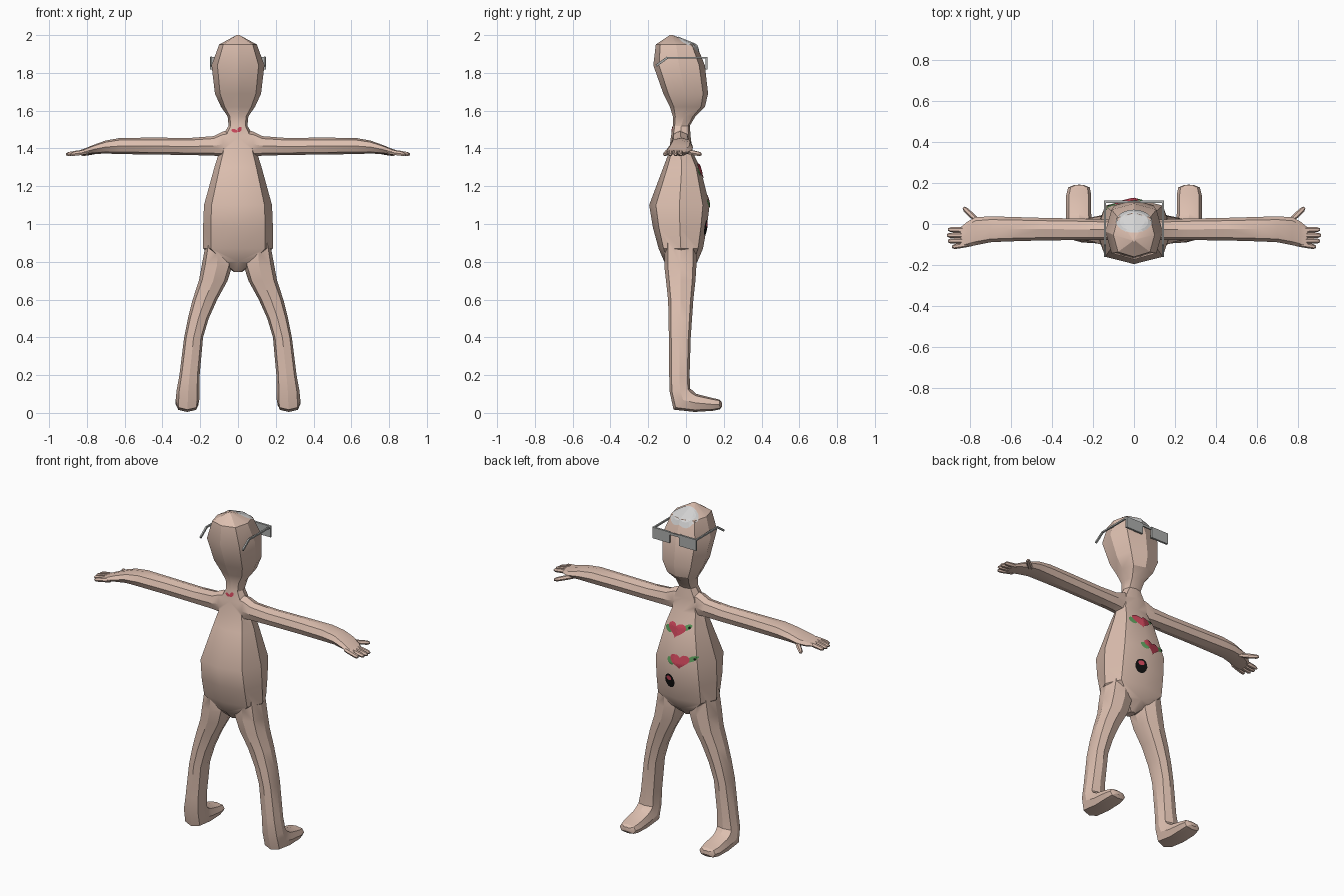
import bpy, bmesh, math
from mathutils import Vector
from mathutils.bvhtree import BVHTree

if "Cube" in bpy.data.objects:
    bpy.data.objects.remove(bpy.data.objects["Cube"])


def material(name, rgb):
    m = bpy.data.materials.new(name)
    m.diffuse_color = (*rgb, 1)
    m.use_nodes = True
    m.node_tree.nodes["Principled BSDF"].inputs["Base Color"].default_value = m.diffuse_color
    return m


SKIN = material("skin", (0.72, 0.52, 0.43))
RED = material("berry_red", (0.58, 0.06, 0.10))
GREEN = material("leaf_green", (0.10, 0.32, 0.10))
BLACK = material("black", (0.005, 0.005, 0.005))
PALE = material("pale_grey", (0.66, 0.66, 0.66))
GREY = material("frame_grey", (0.42, 0.43, 0.42))


def finish(name, bm, mat):
    me = bpy.data.meshes.new(name)
    bm.to_mesh(me)
    bm.free()
    me.materials.append(mat)
    ob = bpy.data.objects.new(name, me)
    bpy.context.collection.objects.link(ob)
    return ob


def loft(name, rings, mat=SKIN, n=8, box=1.1):
    """Skin rings of (centre, u axis, v axis); box pushes the diagonals out."""
    bm = bmesh.new()
    loops = []
    for c, u, v in rings:
        loop = []
        for i in range(n):
            a = math.tau * i / n
            k = box if i % 2 else 1
            loop.append(bm.verts.new(Vector(c) + Vector(u) * math.cos(a) * k
                                     + Vector(v) * math.sin(a) * k))
        loops.append(loop)
    for a, b in zip(loops, loops[1:]):
        for i in range(n):
            j = (i + 1) % n
            bm.faces.new((a[i], a[j], b[j], b[i]))
    bm.faces.new(loops[0])
    bm.faces.new(loops[-1])
    bmesh.ops.recalc_face_normals(bm, faces=bm.faces)
    return finish(name, bm, mat)


# Torso, neck and head: z, half width, back y, front y
trunk = [(0.745, .02, -.06, .00), (0.80, .10, -.115, .06), (0.87, .185, -.145, .09),
         (0.98, .185, -.175, .11), (1.10, .18, -.195, .125), (1.30, .125, -.12, .075),
         (1.38, .10, -.09, .035), (1.46, .085, -.08, .025), (1.52, .05, -.07, .02),
         (1.57, .055, -.07, .05), (1.62, .09, -.085, .10), (1.69, .122, -.12, .117),
         (1.84, .14, -.173, .10), (1.95, .10, -.16, .055), (2.0, .008, -.085, -.07)]
body = loft("body", [((0, (a + b) / 2, z), (w, 0, 0), (0, (b - a) / 2, 0))
                     for z, w, a, b in trunk])

# Legs with feet: inner x, outer x, centre y, z, half depth, forward tilt
leg = [(.04, .17, -.03, .90, .085, 0), (.03, .192, -.03, .78, .085, 0),
       (.055, .207, -.028, .70, .078, 0), (.11, .24, -.028, .60, .067, 0),
       (.155, .265, -.03, .50, .062, 0), (.185, .285, -.033, .40, .058, 0),
       (.203, .31, -.035, .20, .054, 0), (.203, .325, -.032, .12, .055, 8),
       (.205, .33, -.015, .068, .072, 45), (.208, .33, .05, .053, .048, 85),
       (.208, .33, .14, .045, .034, 92), (.215, .32, .178, .045, .026, 95),
       (.245, .29, .19, .047, .012, 95)]
# Arms: x, centre y, z bottom, z top, half depth
arm = [(.02, -.03, 1.36, 1.50, .045), (.08, -.03, 1.355, 1.49, .05),
       (.13, -.028, 1.362, 1.465, .05), (.25, -.026, 1.365, 1.456, .052),
       (.45, -.025, 1.368, 1.457, .055), (.62, -.025, 1.37, 1.456, .06),
       (.70, -.026, 1.373, 1.442, .063), (.77, -.035, 1.37, 1.417, .068),
       (.81, -.05, 1.366, 1.40, .062), (.845, -.065, 1.367, 1.388, .048)]
# Fingers and thumb: base x, y and tip x, y
fingers = [((.80, -.03), (.905, -.027)), ((.81, -.055), (.91, -.055)),
           ((.81, -.08), (.905, -.083)), ((.79, -.095), (.885, -.112)),
           ((.75, .005), (.83, .08))]

parts = []
for s in (1, -1):
    rings = []
    for a, b, y, z, d, t in leg:
        t = math.radians(t)
        rings.append(((s * (a + b) / 2, y, z), ((b - a) / 2, 0, 0),
                      (0, d * math.cos(t), d * math.sin(t))))
    parts.append(loft("leg", rings))
    parts.append(loft("arm", [((s * x, y, (a + b) / 2), (0, d, 0), (0, 0, (b - a) / 2))
                              for x, y, a, b, d in arm], box=1.06))
    for (x0, y0), (x1, y1) in fingers:
        d = Vector((s * (x1 - x0), y1 - y0, 0))
        side = Vector((-d.y, d.x, 0)).normalized()
        rings = []
        for f, r in ((0, .013), (.5, .0135), (.88, .012), (1, .006)):
            p = Vector((s * x0, y0, 1.383 - .014 * f)) + d * f
            rings.append((p, side * r, (0, 0, r)))
        parts.append(loft("finger", rings, n=6, box=1))

# Fuse limbs into one skin
bpy.context.view_layer.objects.active = body
for p in parts:
    mod = body.modifiers.new("fuse", 'BOOLEAN')
    mod.operation, mod.solver, mod.object = 'UNION', 'EXACT', p
    bpy.ops.object.modifier_apply(modifier=mod.name)
for p in parts:
    bpy.data.objects.remove(p)
body.select_set(True)
bpy.ops.object.shade_smooth_by_angle(angle=math.radians(28))
bm = bmesh.new()
bm.from_mesh(body.data)
TREE = BVHTree.FromBMesh(bm)
bm.free()


def decal(name, mat, centre, outline, ray, lift=.003, steps=5):
    """Drape a flat outline over the skin along the ray direction."""
    ray = Vector(ray)
    bm = bmesh.new()

    def drop(a, b):
        p = Vector((a, b, 0)) if ray.z else Vector((a, 0, b))
        hit, nor, _, _ = TREE.ray_cast(p - ray * 3, ray)
        return bm.verts.new(hit + nor * lift) if hit else None

    cx, cy = centre
    mid = drop(cx, cy)
    loops = [[drop(cx + x * k / steps, cy + y * k / steps) for x, y in outline]
             for k in range(1, steps + 1)]
    n = len(outline)
    for i in range(n):
        j = (i + 1) % n
        quads = [(mid, loops[0][i], loops[0][j])]
        quads += [(a[i], b[i], b[j], a[j]) for a, b in zip(loops, loops[1:])]
        for q in quads:
            if all(q):
                f = bm.faces.new(q)
                f.normal_update()
                if f.normal.dot(ray) > 0:
                    f.normal_flip()
    return finish(name, bm, mat)


def oval(w, h, turn=0, n=16):
    c, s = math.cos(turn), math.sin(turn)
    pts = [(w * math.cos(math.tau * i / n), h * math.sin(math.tau * i / n)) for i in range(n)]
    return [(x * c - y * s, x * s + y * c) for x, y in pts]


def heart(w, h, n=24):
    pts = []
    for i in range(n):
        t = math.tau * i / n
        pts.append((w * math.sin(t) ** 3,
                    h * (13 * math.cos(t) - 5 * math.cos(2 * t)
                         - 2 * math.cos(3 * t) - math.cos(4 * t)) / 15))
    return pts


# Painted berries, leaves and dark fruit on the belly and chest
FRONT, BACK, DOWN = (0, -1, 0), (0, 1, 0), (0, 0, -1)
for x, z, lx, lz in ((.01, 1.285, -.05, 1.305), (-.035, 1.12, -.105, 1.14)):
    decal("berry", RED, (x, z), heart(.058, .042), FRONT, .005)
    decal("leaf_low", GREEN, (x + .055, z - .01), oval(.026, .018, .5), FRONT)
    decal("leaf_high", GREEN, (lx, lz), oval(.032, .014, -.5), FRONT)
    decal("stem", BLACK, (lx - .016, lz + .002), oval(.008, .007), FRONT, .006)
decal("dark_fruit", BLACK, (.035, .98), oval(.036, .042), FRONT)
decal("dark_fruit_top", RED, (.037, .997), oval(.019, .014), FRONT, .006)
decal("nape_mark", RED, (-.018, 1.493), oval(.016, .009, -.3), BACK)
decal("nape_mark_small", RED, (.008, 1.50), oval(.010, .015, -.5), BACK)

# Pale spot on the crown
decal("crown_spot", PALE, (0, .012), oval(.085, .055, n=24), DOWN)


def bar(name, a, b, w, h):
    """Thin box running between two points in a vertical side plane."""
    a, b = Vector(a), Vector(b)
    d = (b - a).normalized()
    up = Vector((0, -d.z, d.y))
    return loft(name, [(p, (w, 0, 0), up * h) for p in (a, b)], GREY, n=8, box=1.3)


def block(name, lo, hi):
    bm = bmesh.new()
    bmesh.ops.create_cube(bm, size=1)
    for v in bm.verts:
        v.co = [l + (c + .5) * (h - l) for c, l, h in zip(v.co, lo, hi)]
    return finish(name, bm, GREY)


# Glasses
for s in (1, -1):
    xs = sorted((s * .032, s * .147))
    block("lens", (xs[0], .102, 1.818), (xs[1], .114, 1.885))
    bar("temple", (s * .142, .11, 1.88), (s * .142, -.10, 1.88), .005, .005)
    bar("temple_tip", (s * .142, -.098, 1.881), (s * .142, -.158, 1.838), .005, .006)
block("bridge", (-.034, .104, 1.868), (.034, .112, 1.882))
